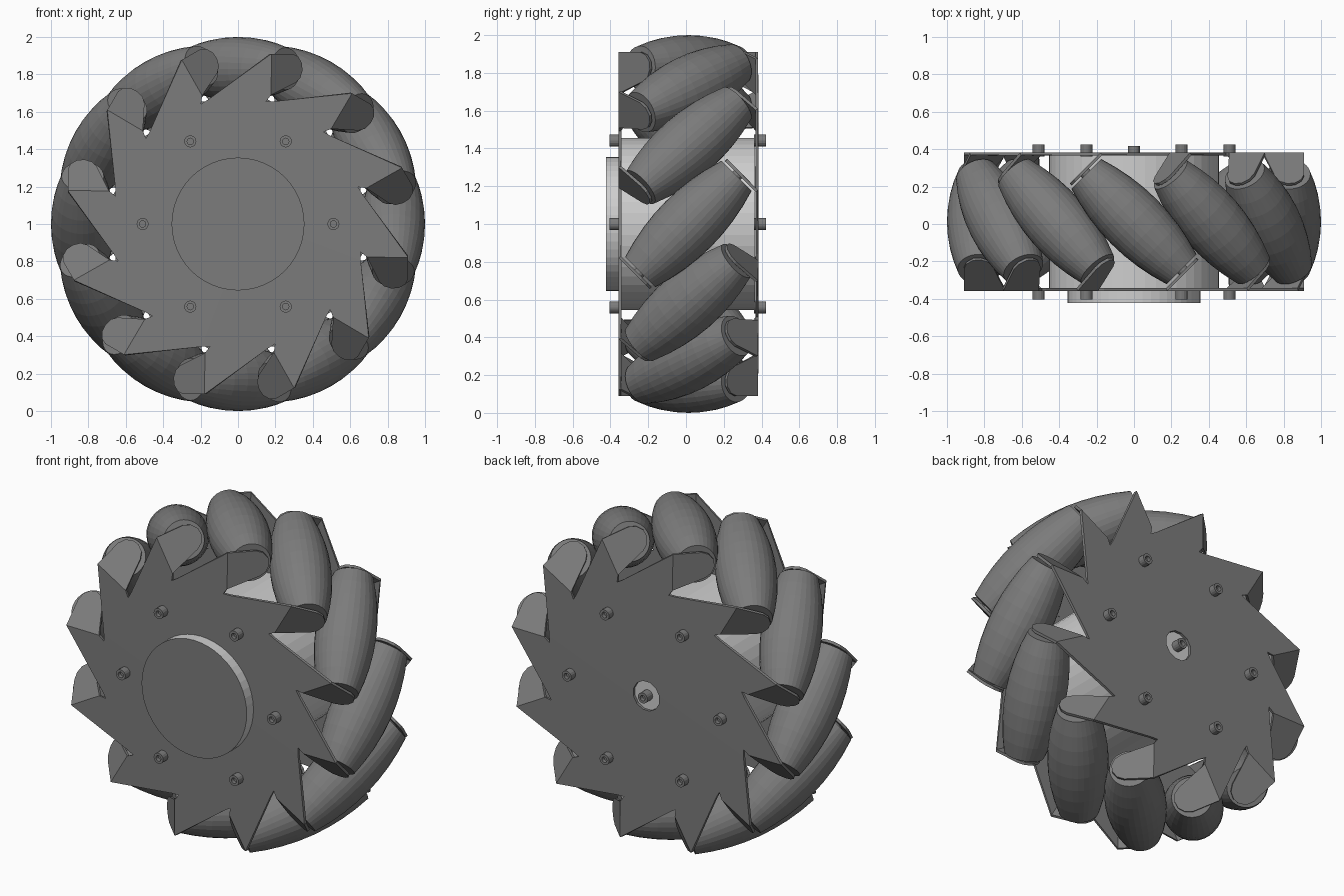
import bpy, bmesh
from math import cos, sin, pi, radians
from mathutils import Matrix, Vector

cube = bpy.data.objects.get("Cube")
if cube:
    bpy.data.objects.remove(cube)


def material(name, value):
    m = bpy.data.materials.new(name)
    m.use_nodes = True
    col = (value, value, value, 1)
    m.diffuse_color = col
    m.node_tree.nodes["Principled BSDF"].inputs["Base Color"].default_value = col
    return m


DARK = material("dark grey", 0.2)
LIGHT = material("light grey", 0.62)
MID_Y = 0.0125        # centre plane between the two plates
COUNT = 12
STEP = 2 * pi / COUNT
AXIS_R = 0.83         # distance of roller centres from the hub axis
CENTRE = Vector((0, 0, 1))


def finish(name, bm, *mats):
    bmesh.ops.recalc_face_normals(bm, faces=bm.faces)
    me = bpy.data.meshes.new(name)
    bm.to_mesh(me)
    bm.free()
    for m in mats:
        me.materials.append(m)
    ob = bpy.data.objects.new(name, me)
    bpy.context.collection.objects.link(ob)
    return ob


def lathe(name, profile, origin, axis, radial, mats, segs=32):
    """Revolve (radius, height) points about an axis; zero radius closes an end."""
    bm = bmesh.new()
    side = axis.cross(radial)
    rings = []
    for r, h in profile:
        n = segs if r > 0 else 1
        rings.append([bm.verts.new(origin + axis * h
                      + (radial * cos(2 * pi * i / segs) + side * sin(2 * pi * i / segs)) * r)
                      for i in range(n)])
    for a, b in zip(rings, rings[1:]):
        for i in range(segs):
            j = (i + 1) % segs
            quad = [a[i % len(a)], a[j % len(a)], b[j % len(b)], b[i % len(b)]]
            bm.faces.new(list(dict.fromkeys(quad)))
    return finish(name, bm, *mats)


def frame(angle):
    """Radial and clockwise tangent directions in the wheel plane."""
    return Vector((cos(angle), 0, sin(angle))), Vector((sin(angle), 0, -cos(angle)))


X, Y = Vector((1, 0, 0)), Vector((0, 1, 0))

# Barrel rollers set at 45 degrees, each with an axle pin
HALF = 0.36
steps = [HALF * (i / 4 - 1) for i in range(9)]
barrel = [(0, -HALF)] + [(0.17 - 0.057 * (s / HALF) ** 2, s) for s in steps] + [(0, HALF)]
pin = [(0, -0.378), (0.03, -0.378), (0.03, 0.378), (0, 0.378)]
for k in range(COUNT):
    rad, tan = frame(k * STEP)
    axis = (Y - tan).normalized()
    mid = CENTRE + rad * AXIS_R + Y * MID_Y
    lathe(f"roller_{k + 1}", barrel, mid, axis, rad, [DARK])
    lathe(f"roller_axle_{k + 1}", pin, mid, axis, rad, [DARK], 12)

# Toothed side plates with bent tabs that carry the roller ends
FOLD = 0.175
TOOTH = [(-0.16, 0.665), (FOLD, 0.91), (FOLD, 0.69), (0.15, 0.655)]
TAB = [(0.16, 0.91), (0.2, 0.895), (0.228, 0.86), (0.232, 0.82),
       (0.215, 0.78), (0.18, 0.755), (0.08, 0.72)]
HOLE = 0.09


def side_plate(name, sign):
    bm = bmesh.new()

    def vert(angle, t, r, depth=0.0):
        rad, tan = frame(angle)
        y = MID_Y + sign * (0.3625 - depth)
        return bm.verts.new(CENTRE + rad * r - tan * t * sign + Y * y)

    teeth, inner = [], []
    for k in range(COUNT):
        a = k * STEP
        teeth.append([vert(a, t, r) for t, r in TOOTH])
        inner.append(vert(a - sign * STEP / 2, 0, HOLE))
    for k in range(COUNT):
        # the next tooth lies on the side towards which the tabs bend
        n = (k + sign) % COUNT
        outer = teeth[k]
        near = inner[(k - sign) % COUNT]
        bm.faces.new(outer + [teeth[n][0], inner[k], near])
        s = 2 ** -0.5
        tab = [vert(k * STEP, FOLD + u * s, r, u * s) for u, r in TAB]
        bm.faces.new([outer[2], outer[1]] + tab)
    ob = finish(name, bm, DARK)
    mod = ob.modifiers.new("sheet_thickness", 'SOLIDIFY')
    mod.thickness = 0.016
    mod.offset = 0


side_plate("front_plate", -1)
side_plate("back_plate", 1)

# Hub drum between the plates
lathe("hub_drum", [(0, -0.345), (0.455, -0.345), (0.455, 0.366), (0, 0.366)],
      CENTRE, Y, X, [LIGHT], 48)

# Front hub cap: light rim, dark face
cap = lathe("hub_cap", [(0, -0.35), (0.355, -0.35), (0.355, -0.423), (0, -0.423)],
            CENTRE, Y, X, [LIGHT, DARK], 48)
for p in cap.data.polygons:
    if p.normal.y < -0.9:
        p.material_index = 1

# Socket-head bolts on both plates, and one in the back centre
BOLT = [(0, 0), (0.032, 0), (0.032, 0.063), (0.017, 0.063), (0.017, 0.04), (0, 0.04)]
for label, y, d in (("front", -0.341, -1), ("back", 0.361, 1)):
    for k in range(6):
        rad, _ = frame(k * pi / 3)
        lathe(f"{label}_bolt_{k + 1}", BOLT, CENTRE + rad * 0.51 + Y * y, Y * d, X, [DARK], 16)
lathe("centre_bolt", BOLT, CENTRE + Y * 0.355, Y, X, [DARK], 16)
